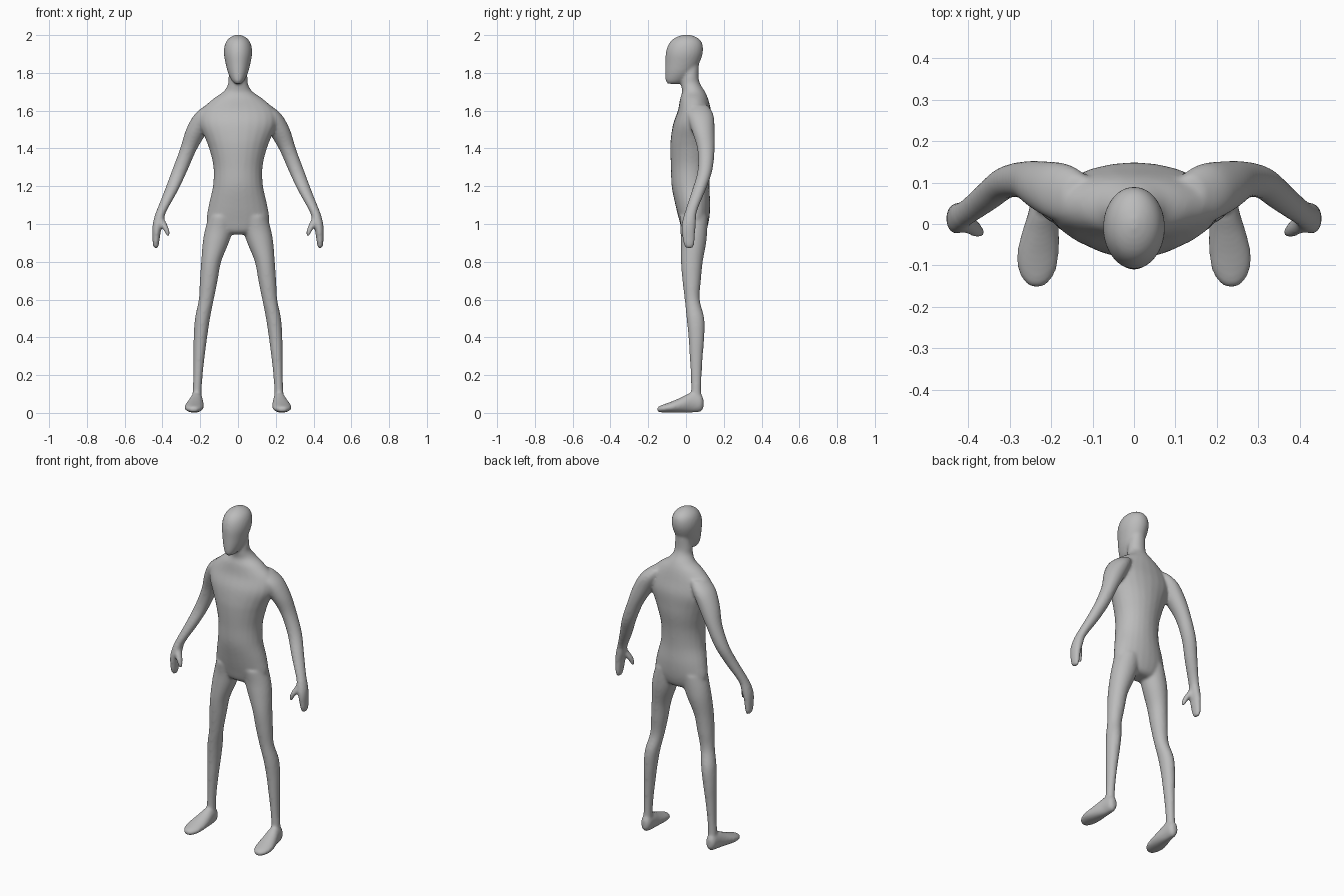
import bpy, bmesh, math
from mathutils import Vector

SIDES = 24
bm = bmesh.new()


def spline(rows, steps=5):
    """Catmull-Rom through rows of numbers."""
    pts = [Vector(r) for r in rows]
    out = []
    for i in range(len(pts) - 1):
        a, b, c, d = pts[max(i - 1, 0)], pts[i], pts[i + 1], pts[min(i + 2, len(pts) - 1)]
        for k in range(steps):
            t = k / steps
            out.append(0.5 * (2 * b + (c - a) * t + (2 * a - 5 * b + 4 * c - d) * t * t
                              + (3 * b - a - 3 * c + d) * t ** 3))
    return out + [pts[-1]]


def loft(rows, side=1, along_y=False):
    """Closed tube of ellipses; row = (position, centre u, centre v, radius u, radius v)."""
    rings = []
    for p, cu, cv, ru, rv in spline(rows):
        ring = []
        for k in range(SIDES):
            a = 2 * math.pi * k / SIDES
            u = side * (cu + ru * math.cos(a))
            v = cv + rv * math.sin(a)
            ring.append(bm.verts.new((u, p, v) if along_y else (u, v, p)))
        rings.append(ring)
    faces = [bm.faces.new(rings[0]), bm.faces.new(rings[-1])]
    for r, s in zip(rings, rings[1:]):
        for k in range(SIDES):
            j = (k + 1) % SIDES
            faces.append(bm.faces.new((r[k], r[j], s[j], s[k])))
    bmesh.ops.recalc_face_normals(bm, faces=faces)


# head
loft([(1.742, 0, -.066, .018, .032), (1.76, 0, -.056, .034, .053), (1.80, 0, -.036, .053, .075),
      (1.85, 0, -.02, .066, .09), (1.90, 0, -.01, .075, .098), (1.94, 0, -.004, .072, .094),
      (1.97, 0, 0, .06, .079), (1.99, 0, .002, .039, .052), (2.002, 0, .002, .012, .016)])

# neck, chest, waist and hips
loft([(1.86, 0, .03, .04, .04), (1.78, 0, .022, .05, .045), (1.74, 0, .025, .053, .051),
      (1.70, 0, .04, .078, .061), (1.66, 0, .043, .135, .075), (1.60, 0, .045, .195, .088),
      (1.53, 0, .04, .205, .108), (1.45, 0, .033, .172, .114), (1.39, 0, .03, .15, .113),
      (1.30, 0, .025, .13, .105), (1.20, 0, .024, .133, .10), (1.10, 0, .036, .155, .092),
      (1.02, 0, .043, .165, .079), (.965, 0, .043, .13, .063), (.945, 0, .043, .08, .04)])

for side in (-1, 1):
    # arm
    loft([(1.63, .13, .065, .04, .05), (1.58, .17, .075, .06, .07), (1.50, .215, .09, .06, .062),
          (1.395, .263, .106, .045, .046), (1.28, .31, .1, .041, .039), (1.18, .352, .068, .036, .036),
          (1.08, .40, .031, .028, .032), (1.03, .42, .02, .026, .032)], side)
    # palm and fingers
    loft([(1.06, .41, .024, .026, .032), (1.01, .422, .016, .028, .037), (.97, .43, .013, .024, .037),
          (.93, .433, .014, .02, .034), (.89, .435, .016, .016, .028), (.87, .433, .018, .009, .016)], side)
    # thumb
    loft([(1.03, .412, .01, .02, .022), (.99, .39, -.008, .019, .021), (.96, .376, -.018, .014, .016),
          (.938, .37, -.02, .009, .01)], side)
    # leg
    loft([(1.04, .085, .04, .07, .075), (.97, .1, .043, .075, .07), (.90, .118, .04, .069, .067),
          (.80, .142, .031, .053, .058), (.70, .155, .03, .047, .049), (.60, .168, .033, .04, .04),
          (.50, .188, .05, .04, .047), (.40, .199, .055, .036, .042), (.30, .206, .054, .03, .035),
          (.20, .212, .054, .025, .029), (.12, .216, .054, .024, .027), (.05, .218, .053, .026, .03)], side)
    # foot
    loft([(.093, .218, .05, .012, .022), (.078, .218, .053, .028, .046), (.03, .22, .055, .035, .054),
          (-.02, .226, .043, .045, .042), (-.07, .232, .032, .051, .031), (-.11, .234, .025, .047, .023),
          (-.14, .235, .02, .031, .017), (-.153, .235, .018, .013, .01)], side, True)

mesh = bpy.data.meshes.new("body")
bm.to_mesh(mesh)
bm.free()
body = bpy.data.objects.new("body", mesh)
bpy.context.collection.objects.link(body)

skin = bpy.data.materials.new("grey")
skin.diffuse_color = (0.5, 0.5, 0.5, 1)
mesh.materials.append(skin)

# fuse the parts into one soft skin
fuse = body.modifiers.new("fuse", 'REMESH')
fuse.mode = 'VOXEL'
fuse.voxel_size = 0.007
fuse.use_smooth_shade = True
soften = body.modifiers.new("soften", 'SMOOTH')
soften.factor = 0.5
soften.iterations = 12
